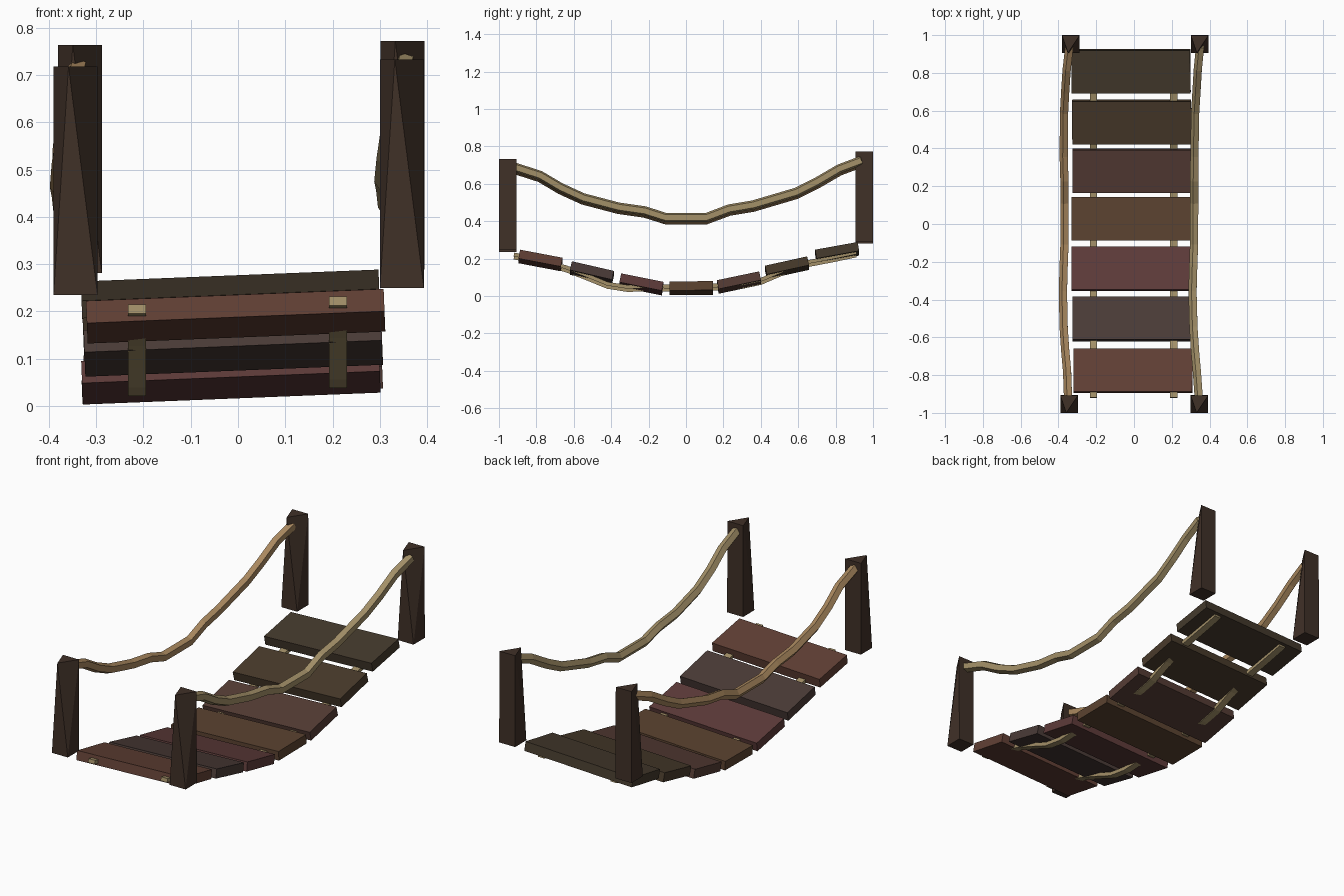
import bpy
from math import atan, cos, sin, pi
from mathutils import Matrix, Vector

if "Cube" in bpy.data.objects:
    bpy.data.objects.remove(bpy.data.objects["Cube"])

ROLL = 0.04  # the whole deck leans slightly, right side higher


def material(name, rgb):
    m = bpy.data.materials.new(name)
    m.diffuse_color = [(c / 255) ** 2.2 for c in rgb] + [1]
    m.use_nodes = True
    m.node_tree.nodes["Principled BSDF"].inputs["Base Color"].default_value = m.diffuse_color
    return m


def make(name, verts, faces, mat):
    me = bpy.data.meshes.new(name)
    me.from_pydata(verts, [], faces)
    me.materials.append(mat)
    ob = bpy.data.objects.new(name, me)
    bpy.context.collection.objects.link(ob)
    return ob


def rope(name, path, rx, rz, sides, mat):
    # Sweep a polygon ring along a path running front to back
    pts = [Vector(p) for p in path]
    verts, faces = [], []
    for i, p in enumerate(pts):
        t = pts[min(i + 1, len(pts) - 1)] - pts[max(i - 1, 0)]
        side = Vector((t.y, -t.x, 0)).normalized()
        up = side.cross(t).normalized()
        for k in range(sides):
            a = 2 * pi * (k + 0.5) / sides
            verts.append(p + side * cos(a) * rx + up * sin(a) * rz)
    for i in range(len(pts) - 1):
        for k in range(sides):
            a, b = i * sides + k, i * sides + (k + 1) % sides
            faces.append((a, b, b + sides, a + sides))
    n = len(verts)
    faces += [tuple(range(sides))[::-1], tuple(range(n - sides, n))]
    make(name, verts, faces, mat)


# Planks: centre y, centre z, slope, centre x, colour
planks = [
    (-0.778, 0.190, -0.19, -0.005, (98, 66, 56)),
    (-0.503, 0.124, -0.23, -0.010, (76, 62, 58)),
    (-0.238, 0.062, -0.20, -0.015, (94, 62, 60)),
    (0.028, 0.042, 0.01, -0.015, (92, 69, 52)),
    (0.283, 0.072, 0.21, -0.010, (86, 63, 56)),
    (0.540, 0.151, 0.22, -0.012, (74, 61, 47)),
    (0.808, 0.232, 0.18, -0.016, (70, 60, 48)),
]
for i, (y, z, slope, x, col) in enumerate(planks, 1):
    bpy.ops.mesh.primitive_cube_add(size=1)
    ob = bpy.context.object
    ob.name = f"plank_{i}"
    ob.data.transform(Matrix.Diagonal((0.63, 0.231, 0.048, 1)))
    ob.matrix_world = (Matrix.Translation((x, y, z))
                       @ Matrix.Rotation(-atan(ROLL), 4, 'Y')
                       @ Matrix.Rotation(atan(slope), 4, 'X'))
    ob.data.materials.append(material(f"plank_wood_{i}", col))

# Posts: square base, three-cornered top with its point towards the front
post_wood = material("post_wood", (66, 52, 44))
for name, x, y, z in (("front_left_post", -0.39, -1.0, 0.235),
                      ("front_right_post", 0.30, -1.0, 0.25),
                      ("back_left_post", -0.381, 0.906, 0.281),
                      ("back_right_post", 0.301, 0.906, 0.289)):
    w, h = 0.093, 0.483
    verts = [(x, y, z), (x + w, y, z), (x + w, y + w + 0.001, z), (x, y + w + 0.001, z),
             (x + w * 0.34, y, z + h), (x + w, y + w, z + h), (x, y + w, z + h)]
    make(name, verts, [(0, 3, 2, 1), (0, 1, 4), (1, 5, 4), (1, 2, 5),
                       (2, 3, 6, 5), (3, 0, 6), (0, 4, 6), (4, 5, 6)], post_wood)

# Handrail ropes sagging between the posts
rail = [(-0.92, 0.69), (-0.78, 0.645), (-0.67, 0.58), (-0.55, 0.525),
        (-0.36, 0.475), (-0.22, 0.455), (-0.11, 0.42), (0.11, 0.42),
        (0.23, 0.465), (0.36, 0.487), (0.59, 0.555), (0.70, 0.61),
        (0.82, 0.68), (0.94, 0.725)]
left_x = [-0.347, -0.352, -0.362, -0.37, -0.374, -0.37, -0.366,
          -0.366, -0.366, -0.37, -0.368, -0.362, -0.354, -0.34]
right_x = [0.345, 0.335, 0.325, 0.317, 0.312, 0.316, 0.32,
           0.321, 0.321, 0.322, 0.326, 0.333, 0.34, 0.352]
rope("left_handrail", [(x, y, z - 0.012) for x, (y, z) in zip(left_x, rail)],
     0.024, 0.026, 5, material("left_rope", (168, 135, 95)))
pale = material("pale_rope", (162, 143, 104))
rope("right_handrail", [(x, y, z) for x, (y, z) in zip(right_x, rail)],
     0.024, 0.026, 5, pale)

# Carrying ropes under the deck
under = [(-0.92, 0.214), (-0.80, 0.19), (-0.64, 0.145), (-0.52, 0.098),
         (-0.42, 0.057), (-0.31, 0.04), (-0.20, 0.045), (0.0, 0.04),
         (0.20, 0.05), (0.30, 0.058), (0.40, 0.078), (0.52, 0.13),
         (0.65, 0.173), (0.78, 0.198), (0.91, 0.225)]
for name, x in (("left_deck_rope", -0.214), ("right_deck_rope", 0.211)):
    rope(name, [(x, y, z + x * ROLL) for y, z in under], 0.027, 0.014, 4, pale)
